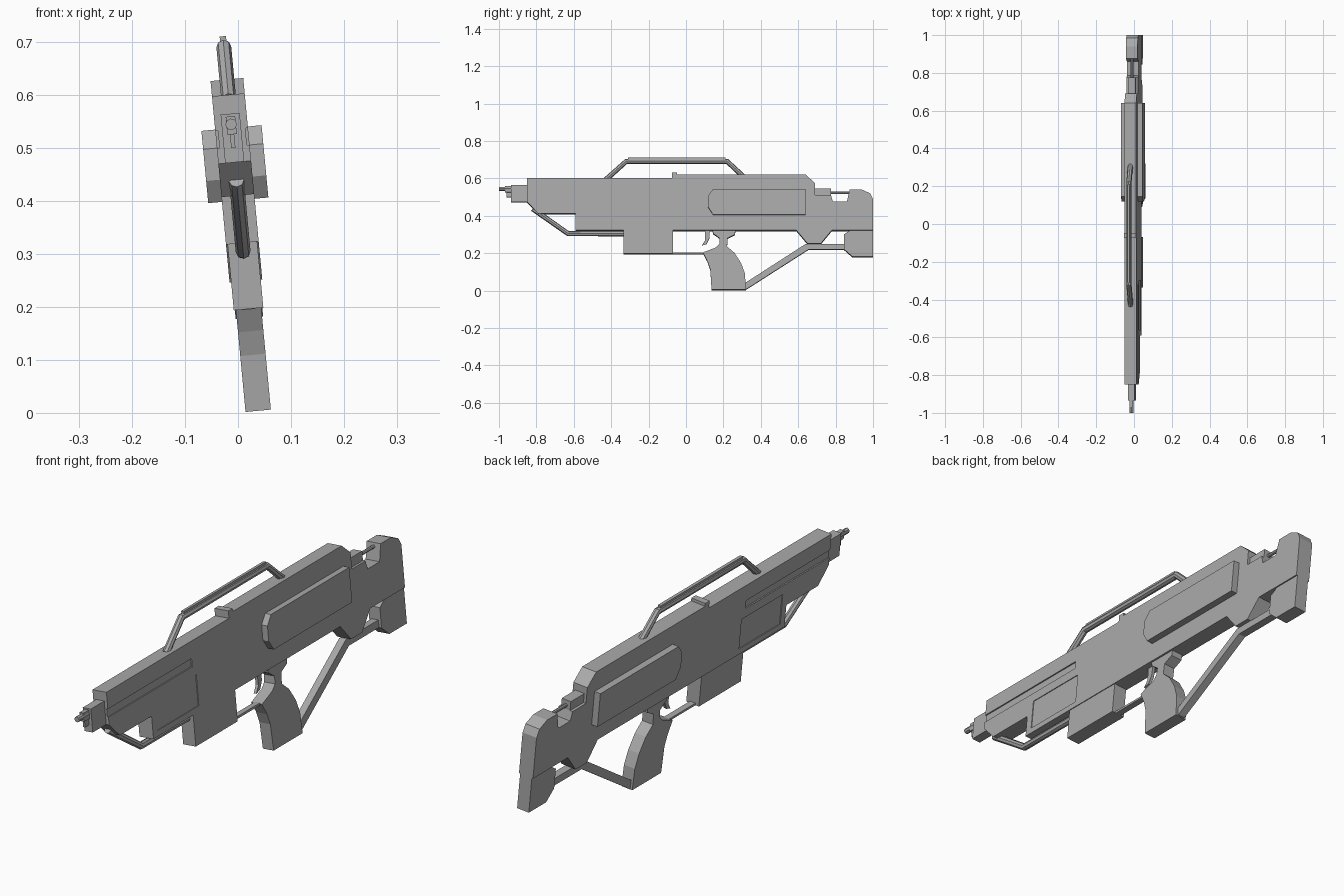
import bpy, bmesh, math
from mathutils import Matrix

cube = bpy.data.objects.get("Cube")
if cube:
    bpy.data.objects.remove(cube, do_unlink=True)

grey = bpy.data.materials.new("gunmetal_grey")
grey.use_nodes = True
COLOUR = (0.4, 0.4, 0.4, 1)
grey.diffuse_color = COLOUR
grey.node_tree.nodes["Principled BSDF"].inputs["Base Color"].default_value = COLOUR

# The whole model leans slightly to one side
LEAN = Matrix.Translation((0.0385, 0, 0)) @ Matrix.Rotation(math.radians(-5.4), 4, 'Y')


def add(name, data):
    obj = bpy.data.objects.new(name, data)
    bpy.context.collection.objects.link(obj)
    data.materials.append(grey)
    obj.matrix_world = LEAN
    return obj


def plate(name, outline, half, centre=0.0):
    """Side outline of (y, z) points extruded across the width."""
    bm = bmesh.new()
    face = bm.faces.new([bm.verts.new((centre - half, y, z)) for y, z in outline])
    side = bmesh.ops.extrude_face_region(bm, geom=[face])["geom"]
    moved = [v for v in side if isinstance(v, bmesh.types.BMVert)]
    bmesh.ops.translate(bm, verts=moved, vec=(2 * half, 0, 0))
    bmesh.ops.recalc_face_normals(bm, faces=bm.faces)
    mesh = bpy.data.meshes.new(name)
    bm.to_mesh(mesh)
    bm.free()
    return add(name, mesh)


def box(name, y0, y1, z0, z1, half, centre=0.0):
    return plate(name, [(y0, z0), (y1, z0), (y1, z1), (y0, z1)], half, centre)


def tube(name, path, radius):
    curve = bpy.data.curves.new(name, 'CURVE')
    curve.dimensions = '3D'
    curve.bevel_depth = radius
    curve.bevel_resolution = 2
    curve.use_fill_caps = True
    spline = curve.splines.new('POLY')
    spline.points.add(len(path) - 1)
    for point, (y, z) in zip(spline.points, path):
        point.co = (0, y, z, 1)
    obj = add(name, curve)
    bpy.ops.object.select_all(action='DESELECT')
    bpy.context.view_layer.objects.active = obj
    obj.select_set(True)
    bpy.ops.object.convert(target='MESH')
    bpy.ops.object.shade_smooth_by_angle(angle=math.radians(35))
    return bpy.context.object


def carve(target, cutter):
    mod = target.modifiers.new("carve", 'BOOLEAN')
    mod.operation = 'DIFFERENCE'
    mod.solver = 'EXACT'
    mod.object = cutter
    bpy.ops.object.select_all(action='DESELECT')
    bpy.context.view_layer.objects.active = target
    target.select_set(True)
    bpy.ops.object.modifier_apply(modifier=mod.name)
    bpy.data.objects.remove(cutter, do_unlink=True)


# Receiver, with the shoulder end in one outline
W = 0.031
body = plate("receiver", [
    (-0.85, 0.475), (-0.79, 0.412), (-0.59, 0.412), (-0.59, 0.322),
    (0.59, 0.322), (0.65, 0.25), (0.72, 0.25), (0.78, 0.322), (1.0, 0.322),
    (1.0, 0.49), (0.985, 0.52), (0.94, 0.54), (0.875, 0.54), (0.86, 0.475),
    (0.785, 0.475), (0.775, 0.51), (0.69, 0.51), (0.69, 0.575),
    (0.64, 0.62), (-0.06, 0.62), (-0.06, 0.603), (-0.85, 0.603)], W)

# Shallow grooves and recessed panels on both flanks
for s in (-1, 1):
    carve(body, box("groove_cutter", -0.9, -0.32, 0.505, 0.537, 0.005, s * W))
    carve(body, box("recess_cutter", -0.56, -0.3, 0.345, 0.467, 0.003, s * W))

# Raised cheek panels
for s, side in ((1, "left"), (-1, "right")):
    plate(side + "_side_panel", [
        (0.118, 0.445), (0.145, 0.403), (0.64, 0.403), (0.64, 0.54),
        (0.145, 0.54), (0.118, 0.505)], 0.014, s * 0.043)

# Muzzle
box("muzzle_block", -0.935, -0.84, 0.475, 0.567, 0.018)
box("muzzle_step", -0.968, -0.93, 0.528, 0.562, 0.009)
box("muzzle_fin", -0.96, -0.93, 0.502, 0.535, 0.004)
tube("barrel_tip", [(-1.0, 0.547), (-0.93, 0.547)], 0.011)

# Carrying handle, its top rail and the sight
tube("carry_handle", [(-0.43, 0.595), (-0.32, 0.694), (0.22, 0.694), (0.31, 0.61)], 0.014)
box("handle_rail", -0.31, 0.21, 0.70, 0.714, 0.006)
box("rear_sight", -0.075, -0.048, 0.6, 0.632, W)

# Front lower guard and magazine
tube("front_guard", [(-0.82, 0.44), (-0.63, 0.306), (-0.33, 0.306)], 0.014)
box("magazine", -0.335, -0.07, 0.197, 0.325, 0.028)
box("trigger_guard", -0.08, 0.12, 0.196, 0.205, 0.012)

# Trigger
plate("trigger", [
    (0.1, 0.33), (0.128, 0.33), (0.125, 0.28), (0.11, 0.25), (0.085, 0.243),
    (0.102, 0.27)], 0.006)

# Pistol grip
plate("grip", [
    (0.14, 0.33), (0.145, 0.305), (0.18, 0.28), (0.178, 0.25), (0.16, 0.23),
    (0.09, 0.203), (0.115, 0.155), (0.13, 0.11), (0.137, 0.004), (0.32, 0.004),
    (0.315, 0.09), (0.295, 0.145), (0.26, 0.2), (0.22, 0.235), (0.222, 0.28),
    (0.262, 0.3), (0.265, 0.33)], 0.024)

# Strut from grip to stock
plate("stock_strut", [
    (0.3, 0.008), (0.325, 0.008), (0.655, 0.22), (0.85, 0.22), (0.85, 0.25),
    (0.64, 0.25), (0.3, 0.03)], 0.015)

# Lower butt
plate("lower_butt", [
    (0.845, 0.22), (0.89, 0.18), (1.0, 0.18), (1.0, 0.33), (0.89, 0.33),
    (0.845, 0.3)], 0.026)

# Bolt housing and rod in the top notch
box("bolt_housing", 0.68, 0.775, 0.505, 0.547, 0.02)
tube("bolt_rod", [(0.77, 0.525), (0.88, 0.525)], 0.007)
